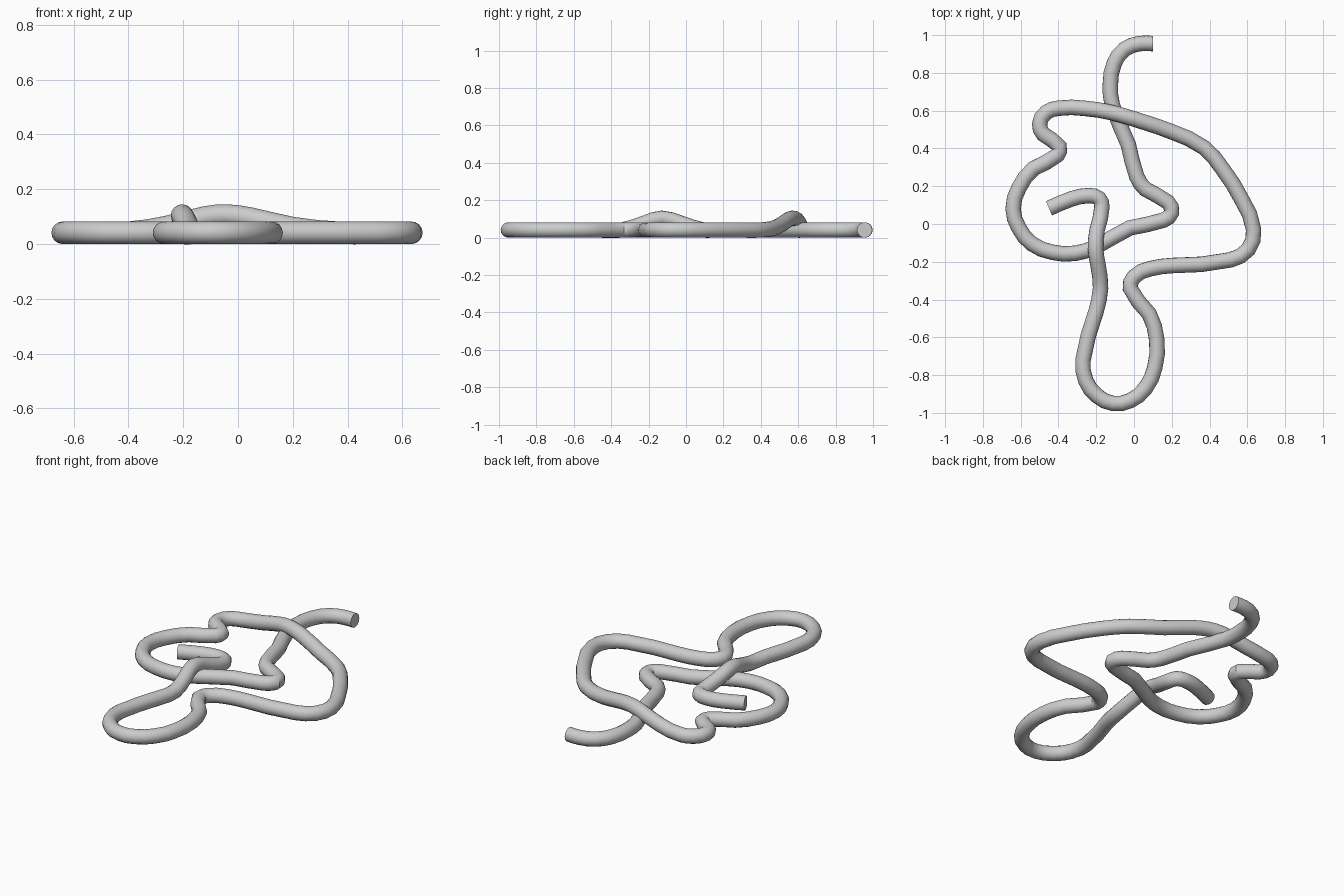
import bpy

R = 0.041  # tube radius, also the resting height of its centre line

# centre line from the upper tail to the inner tail; a third value lifts a crossing
path = [
    (0.10, 0.955), (0.03, 0.955), (-0.05, 0.925), (-0.105, 0.85), (-0.125, 0.74),
    (-0.115, 0.63), (-0.03, 0.42), (0.015, 0.25), (0.06, 0.185), (0.18, 0.115),
    (0.20, 0.06), (0.155, 0.02), (-0.02, -0.02), (-0.20, -0.12), (-0.31, -0.155),
    (-0.43, -0.15), (-0.54, -0.105), (-0.61, -0.02), (-0.64, 0.08), (-0.61, 0.19),
    (-0.53, 0.295), (-0.405, 0.365), (-0.395, 0.41), (-0.48, 0.475), (-0.50, 0.53),
    (-0.465, 0.59), (-0.40, 0.613),
    # first raised crossing
    (-0.26, 0.612, 0.062), (-0.12, 0.59, 0.097), (-0.04, 0.568, 0.104),
    (0.05, 0.54, 0.092), (0.20, 0.488, 0.058),
    # right side and lower loop
    (0.37, 0.405), (0.47, 0.29), (0.57, 0.13), (0.633, -0.03), (0.605, -0.135),
    (0.51, -0.19), (0.20, -0.22), (0.085, -0.237), (0.0, -0.28), (-0.02, -0.34),
    (0.08, -0.475), (0.12, -0.61), (0.11, -0.76), (0.06, -0.87), (-0.02, -0.935),
    (-0.11, -0.95), (-0.195, -0.91), (-0.255, -0.83), (-0.27, -0.72), (-0.20, -0.46),
    # second raised crossing and inner tail
    (-0.177, -0.34), (-0.19, -0.22, 0.078), (-0.204, -0.13, 0.104),
    (-0.195, -0.03, 0.078), (-0.17, 0.09), (-0.185, 0.135), (-0.24, 0.15),
    (-0.33, 0.133), (-0.45, 0.083),
]

# rope swept along a smooth curve
curve = bpy.data.curves.new("rope", "CURVE")
curve.dimensions = "3D"
curve.bevel_depth = R
curve.bevel_resolution = 6
curve.use_fill_caps = True
curve.resolution_u = 2
spline = curve.splines.new("BEZIER")
spline.bezier_points.add(len(path) - 1)
for bp, p in zip(spline.bezier_points, path):
    bp.co = (p[0], p[1], p[2] if len(p) > 2 else R)
    bp.handle_left_type = bp.handle_right_type = "AUTO"

rope = bpy.data.objects.new("rope", curve)
bpy.context.collection.objects.link(rope)
bpy.context.view_layer.objects.active = rope
rope.select_set(True)
bpy.ops.object.convert(target="MESH")
bpy.ops.object.shade_smooth_by_angle()
